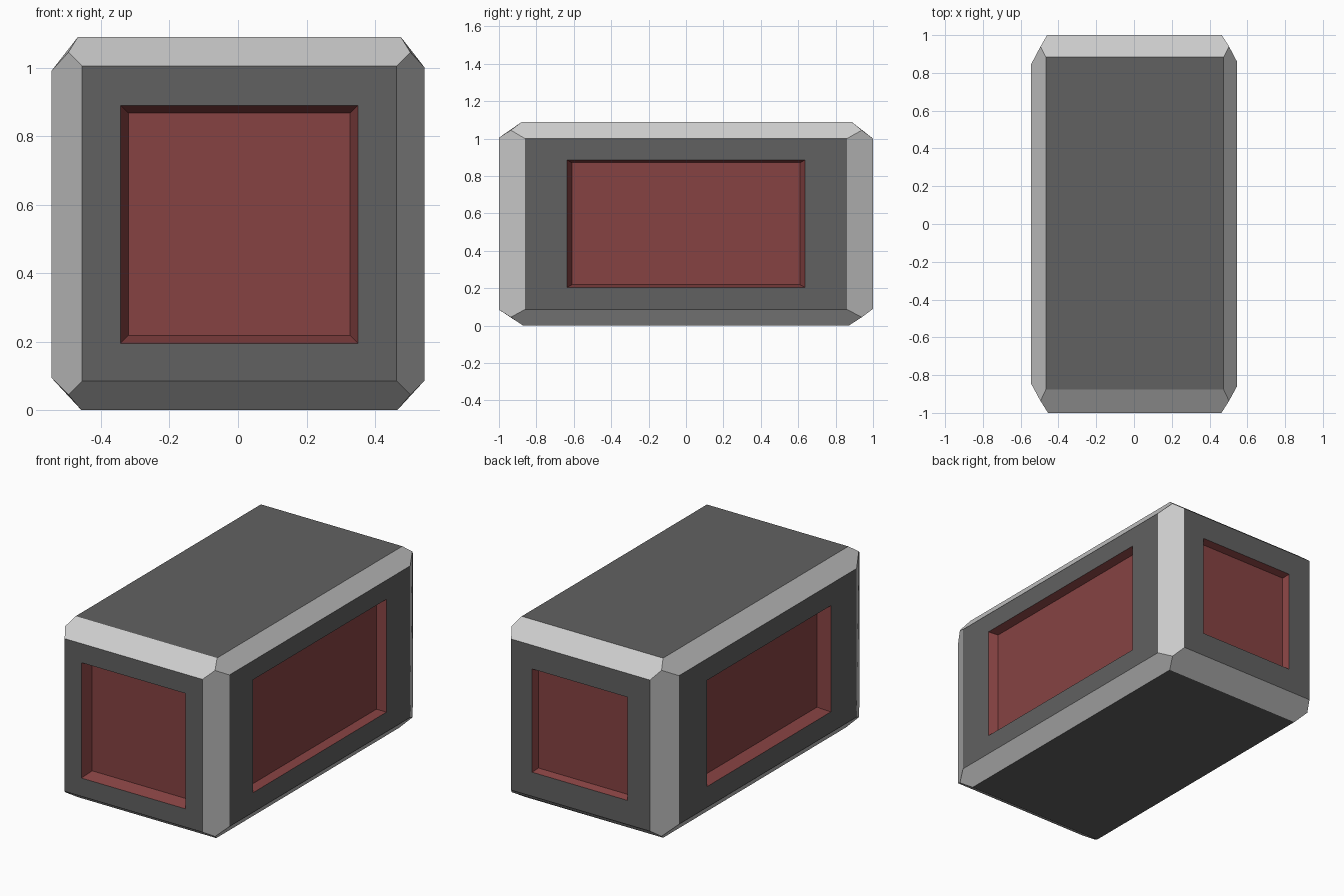
import bpy, bmesh
from itertools import product, combinations

if "Cube" in bpy.data.objects:
    bpy.data.objects.remove(bpy.data.objects["Cube"])

# Overall bounds and the corner points where three chamfers meet (low, high per axis)
BOUNDS = ((-0.545, 0.545), (-1.0, 1.0), (0.0, 1.09))
CORNERS = ((-0.495, 0.503), (-0.937, 0.94), (0.045, 1.045))

# (axis, side): panel rectangle, window rectangle, window floor inset (u, v), depth
PANELS = {
    (0, 0): ((-0.845, 0.845, 0.095, 0.99), (-0.60, 0.58, 0.22, 0.86), (0.025, 0.018), 0.075),
    (0, 1): ((-0.86, 0.86, 0.087, 1.0), (-0.635, 0.635, 0.205, 0.885), (0.025, 0.014), 0.05),
    (1, 0): ((-0.455, 0.463, 0.085, 1.005), (-0.343, 0.35, 0.195, 0.89), (0.023, 0.023), 0.07),
    (1, 1): ((-0.46, 0.465, 0.09, 1.0), (-0.31, 0.325, 0.235, 0.857), (0.014, 0.014), 0.04),
    (2, 0): ((-0.457, 0.465, -0.87, 0.87), None, None, 0),
    (2, 1): ((-0.467, 0.475, -0.877, 0.885), None, None, 0),
}
RING = ((0, 0), (1, 0), (1, 1), (0, 1))


def material(name, rgb):
    m = bpy.data.materials.new(name)
    m.diffuse_color = (*rgb, 1)
    m.use_nodes = True
    m.node_tree.nodes["Principled BSDF"].inputs["Base Color"].default_value = m.diffuse_color
    return m


bm = bmesh.new()


def rect(axis, level, r):
    """Four vertices of an axis-facing rectangle, keyed by corner (u, v)."""
    out = {}
    for u, v in RING:
        p = [r[u], r[2 + v]]
        p.insert(axis, level)
        out[u, v] = bm.verts.new(p)
    return out


def face(verts, slot):
    bm.faces.new(verts).material_index = slot


def band(a, b, slot):
    """Four quads joining two rectangles."""
    for i, k in enumerate(RING):
        n = RING[(i + 1) % 4]
        face((a[k], a[n], b[n], b[k]), slot)


# Dark panels with recessed red windows
outer = {}
for (axis, side), (r, win, inset, depth) in PANELS.items():
    level = BOUNDS[axis][side]
    outer[axis, side] = ring = rect(axis, level, r)
    if win:
        opening = rect(axis, level, win)
        iu, iv = inset
        small = (win[0] + iu, win[1] - iu, win[2] + iv, win[3] - iv)
        floor = rect(axis, level + (-depth if side else depth), small)
        band(ring, opening, 1)
        band(opening, floor, 2)
        ring, slot = floor, 2
    else:
        slot = 1
    face([ring[k] for k in RING], slot)

# Light chamfered edges meeting at shared corner points
corner = {s: bm.verts.new([CORNERS[i][s[i]] for i in range(3)])
          for s in product((0, 1), repeat=3)}


def panel_vert(axis, s):
    return outer[axis, s[axis]][tuple(s[i] for i in range(3) if i != axis)]


for a, b in combinations(range(3), 2):
    along = 3 - a - b
    for sa, sb in product((0, 1), repeat=2):
        s = [0, 0, 0]
        s[a], s[b] = sa, sb
        lo = tuple(s)
        s[along] = 1
        hi = tuple(s)
        face((corner[lo], panel_vert(a, lo), panel_vert(a, hi),
              corner[hi], panel_vert(b, hi), panel_vert(b, lo)), 0)

bmesh.ops.recalc_face_normals(bm, faces=bm.faces[:])
mesh = bpy.data.meshes.new("windowed_block")
bm.to_mesh(mesh)
bm.free()
for name, rgb in (("light_edge", (0.8, 0.8, 0.8)), ("dark_panel", (0.12, 0.12, 0.12)),
                  ("red_window", (0.24, 0.055, 0.055))):
    mesh.materials.append(material(name, rgb))
bpy.context.collection.objects.link(bpy.data.objects.new("windowed_block", mesh))
